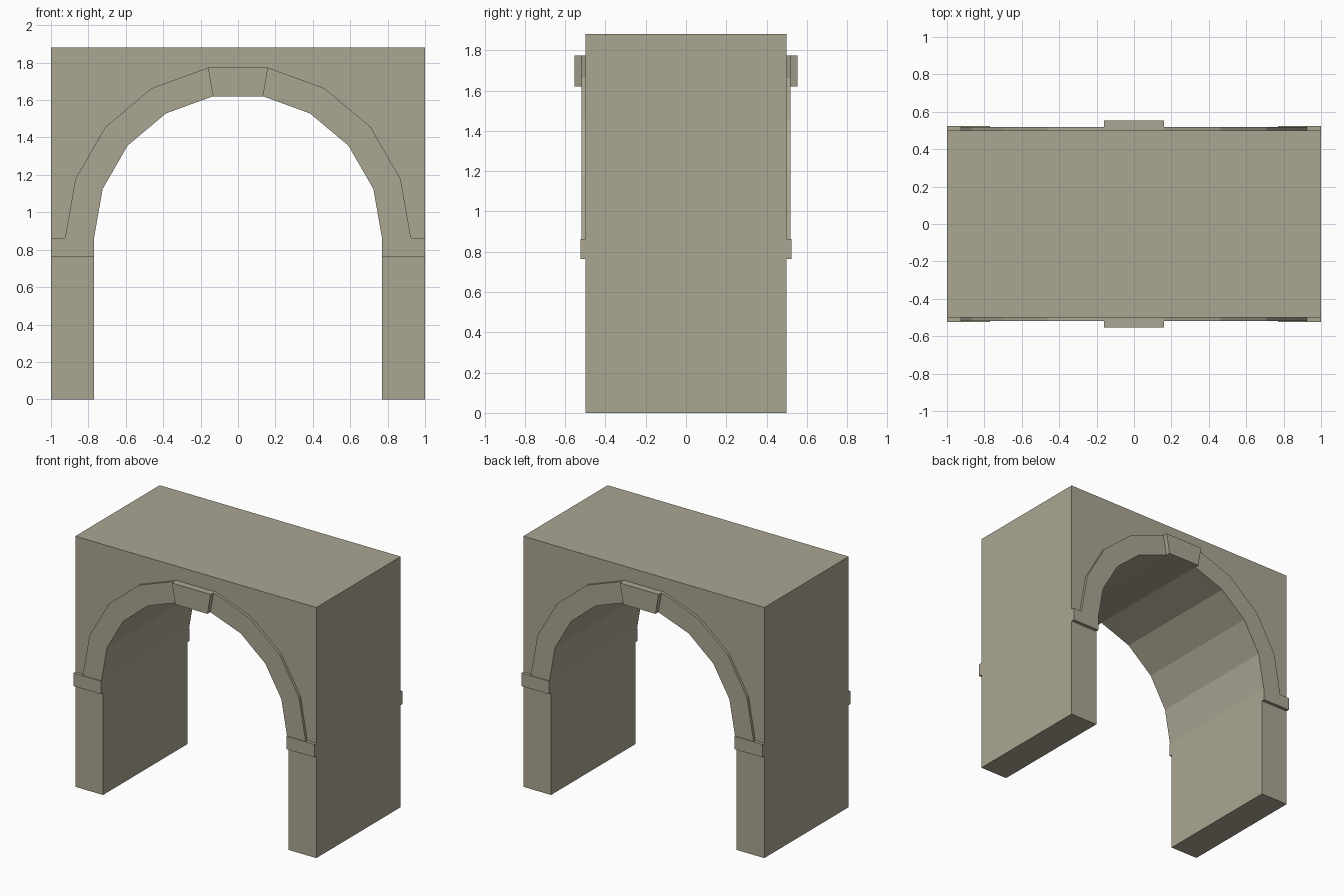
import bpy, bmesh, math

old = bpy.data.objects.get("Cube")
if old:
    bpy.data.objects.remove(old, do_unlink=True)

stone = bpy.data.materials.new("warm_grey_stone")
stone.use_nodes = True
COLOUR = (0.41, 0.38, 0.29, 1)
stone.diffuse_color = COLOUR
bsdf = next(n for n in stone.node_tree.nodes if n.type == 'BSDF_PRINCIPLED')
bsdf.inputs["Base Color"].default_value = COLOUR
bsdf.inputs["Roughness"].default_value = 0.9

SPRING = 0.862            # height where the arch springs from the piers
INNER, OUTER = 0.77, 0.925
HALF_DEPTH = 0.5
TOP = 1.88


def arc(radius, angles):
    """Points (x, z) on the arch; angles are degrees from vertical."""
    return [(radius * math.sin(math.radians(a)),
             SPRING + radius * math.cos(math.radians(a))) for a in angles]


def extrude_profiles(name, profiles, y0, y1, mirror=""):
    """Extrude closed (x, z) outlines from y0 to y1, optionally mirrored."""
    bm = bmesh.new()
    for profile in profiles:
        face = bm.faces.new([bm.verts.new((x, y0, z)) for x, z in profile])
        result = bmesh.ops.extrude_face_region(bm, geom=[face], use_keep_orig=True)
        verts = [g for g in result["geom"] if isinstance(g, bmesh.types.BMVert)]
        bmesh.ops.translate(bm, verts=verts, vec=(0, y1 - y0, 0))
    bmesh.ops.recalc_face_normals(bm, faces=bm.faces[:])
    mesh = bpy.data.meshes.new(name)
    bm.to_mesh(mesh)
    bm.free()
    mesh.materials.append(stone)
    obj = bpy.data.objects.new(name, mesh)
    bpy.context.collection.objects.link(obj)
    if mirror:
        mod = obj.modifiers.new("Mirror", 'MIRROR')
        mod.use_axis = ("X" in mirror, "Y" in mirror, False)
        mod.use_mirror_merge = False
    return obj


# Main block with the faceted arched passage
opening = arc(INNER, range(-90, 91, 20))
extrude_profiles("arch_block",
                 [[(-1, 0), (-INNER, 0)] + opening
                  + [(INNER, 0), (1, 0), (1, TOP), (-1, TOP)]],
                 -HALF_DEPTH, HALF_DEPTH)

# Raised moulding around the arch, either side of the keystone
side = range(10, 91, 20)
extrude_profiles("arch_moulding",
                 [arc(INNER, side) + arc(OUTER, side)[::-1]],
                 -0.519, -HALF_DEPTH, "XY")

# Projecting wedge keystone
extrude_profiles("keystone",
                 [arc(INNER, (-10, 10)) + arc(OUTER, (10, -10))],
                 -0.553, -HALF_DEPTH, "Y")

# Impost blocks at the springing line
extrude_profiles("impost",
                 [[(INNER, 0.765), (1, 0.765), (1, SPRING), (INNER, SPRING)]],
                 -0.524, -HALF_DEPTH, "XY")
